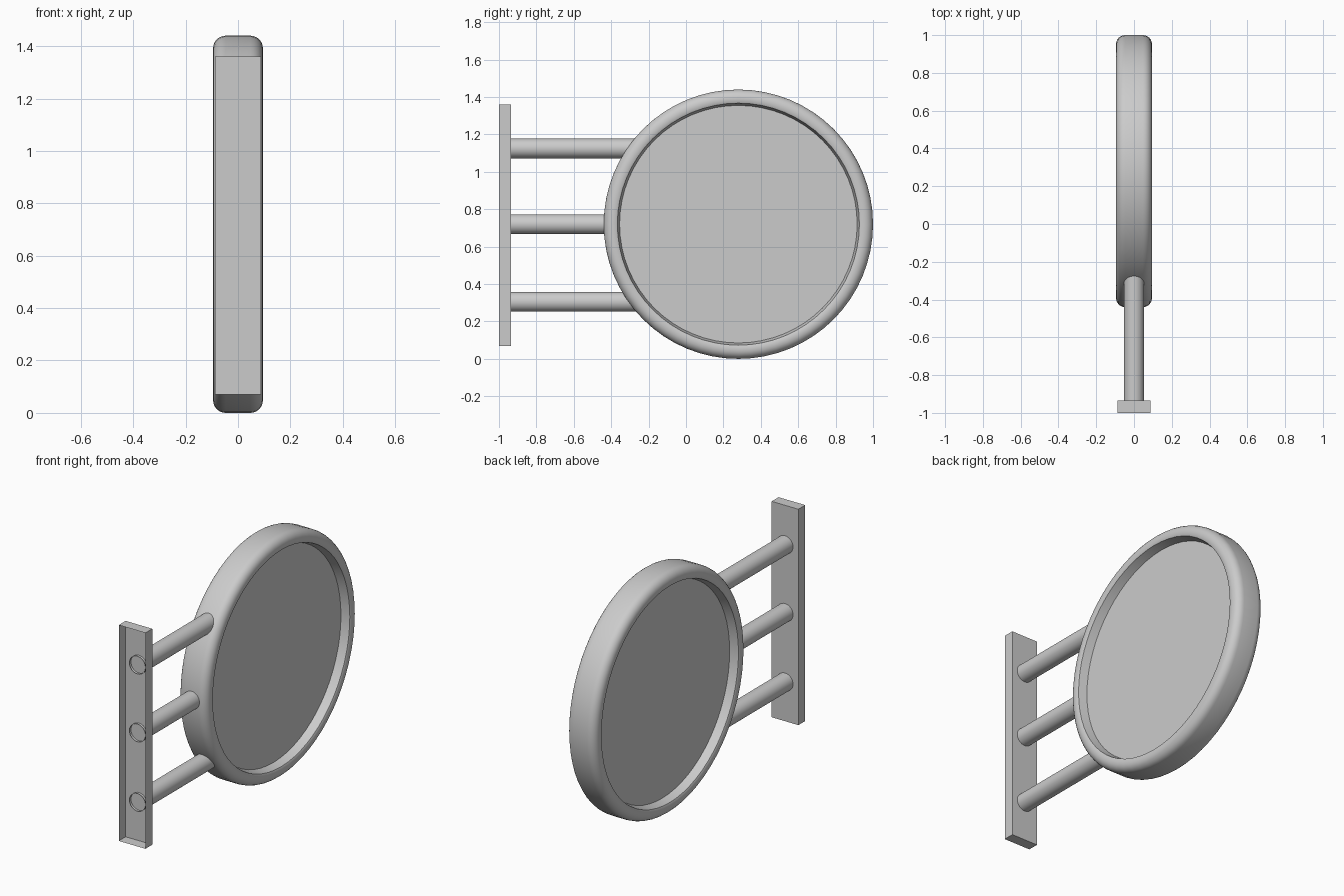
import bpy, bmesh, math
from mathutils import Vector

if "Cube" in bpy.data.objects:
    bpy.data.objects.remove(bpy.data.objects["Cube"])

CY, CZ = 0.28, 0.72   # centre of the round sign
SEG = 64


def make_object(name, bm, smooth=True):
    bmesh.ops.recalc_face_normals(bm, faces=bm.faces)
    mesh = bpy.data.meshes.new(name)
    bm.to_mesh(mesh)
    bm.free()
    ob = bpy.data.objects.new(name, mesh)
    bpy.context.collection.objects.link(ob)
    if smooth:
        bpy.ops.object.select_all(action='DESELECT')
        ob.select_set(True)
        bpy.context.view_layer.objects.active = ob
        bpy.ops.object.shade_smooth_by_angle(angle=math.radians(35))
    return ob


def ring(bm, r, x):
    return [bm.verts.new((x, CY + r * math.cos(2 * math.pi * i / SEG),
                          CZ + r * math.sin(2 * math.pi * i / SEG))) for i in range(SEG)]


# Rounded rim: half profile (radius, x), mirrored and spun about the x axis
half = [(0.635, 0.04), (0.647, 0.09), (0.655, 0.094)]
half += [(0.672 + 0.048 * math.sin(a), 0.047 + 0.048 * math.cos(a))
         for a in (math.pi / 2 * i / 6 for i in range(7))]
profile = half + [(r, -x) for r, x in reversed(half)]
bm = bmesh.new()
rings = [ring(bm, r, x) for r, x in profile]
for a, b in zip(rings, rings[1:]):
    for i in range(SEG):
        j = (i + 1) % SEG
        bm.faces.new((a[i], a[j], b[j], b[i]))
make_object("sign_rim", bm)

# Recessed flat panels on both sides
for name, x in (("right_panel", 0.04), ("left_panel", -0.04)):
    bm = bmesh.new()
    verts = ring(bm, 0.635, x)
    bm.faces.new(verts if x > 0 else verts[::-1])
    ob = make_object(name, bm, False)
    if ob.data.polygons[0].normal.x * x < 0:
        ob.data.flip_normals()

# Three open support tubes running from the wall plate into the rim
for name, z, y1 in (("lower_tube", 0.305, -0.25), ("middle_tube", 0.72, -0.39),
                    ("upper_tube", 1.125, -0.25)):
    bm = bmesh.new()
    bmesh.ops.create_cone(bm, cap_ends=False, segments=32, radius1=0.053,
                          radius2=0.053, depth=1)
    y0 = -0.95
    for v in bm.verts:
        c = v.co.copy()
        v.co = Vector((c.x, y0 + (c.z + 0.5) * (y1 - y0), z + c.y))
    make_object(name, bm)

# Wall plate: shallow box left open towards the wall
bm = bmesh.new()
bmesh.ops.create_cube(bm, size=1)
for v in bm.verts:
    v.co = Vector((v.co.x * 0.176, -0.9675 + v.co.y * 0.065, 0.715 + v.co.z * 1.29))
bm.normal_update()
bmesh.ops.delete(bm, geom=[f for f in bm.faces if f.normal.y < -0.9], context='FACES_ONLY')
make_object("wall_plate", bm, False)
